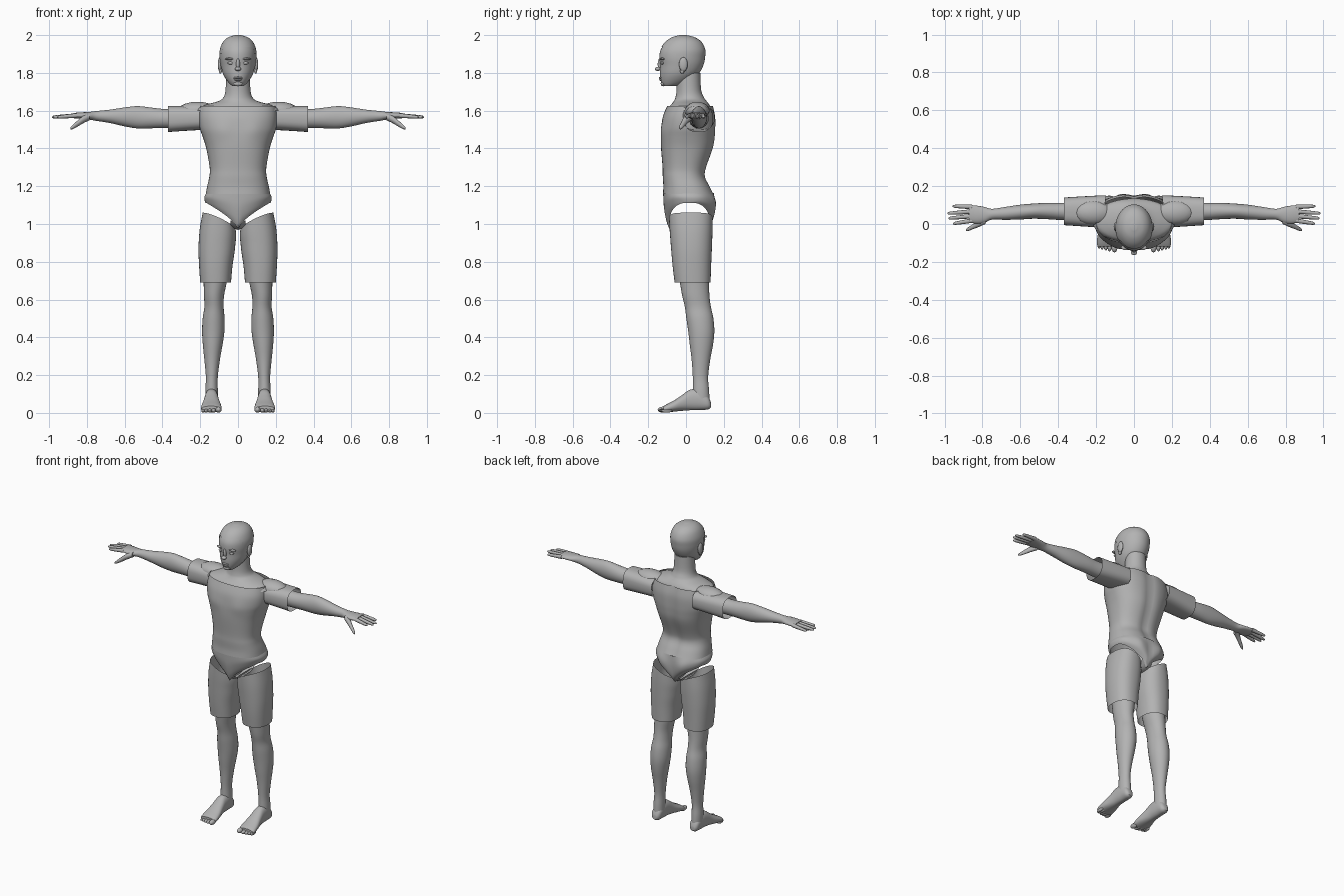
import bpy, bmesh, math

grey = bpy.data.materials.new("plain_grey")
grey.diffuse_color = (0.45, 0.45, 0.45, 1)


def finish(bm, name):
    bmesh.ops.recalc_face_normals(bm, faces=bm.faces)
    me = bpy.data.meshes.new(name)
    bm.to_mesh(me)
    bm.free()
    ob = bpy.data.objects.new(name, me)
    bpy.context.collection.objects.link(ob)
    me.materials.append(grey)
    bpy.ops.object.select_all(action='DESELECT')
    ob.select_set(True)
    bpy.context.view_layer.objects.active = ob
    bpy.ops.object.shade_smooth_by_angle(angle=math.radians(50))
    return ob


def smooth(rows, sub):
    """Catmull-Rom through the rows."""
    out = []
    for i in range(len(rows) - 1):
        p0, p1, p2 = rows[max(i - 1, 0)], rows[i], rows[i + 1]
        p3 = rows[min(i + 2, len(rows) - 1)]
        for k in range(sub):
            t = k / sub
            out.append([0.5 * (2 * b + (c - a) * t + (2 * a - 5 * b + 4 * c - d) * t * t
                               + (3 * b - a - 3 * c + d) * t ** 3)
                        for a, b, c, d in zip(p0, p1, p2, p3)])
    return out + [list(rows[-1])]


def loft(name, rows, axis='z', n=32, sub=4, power=2.0, caps=(True, True),
         side=1, warp=None, keep=None):
    """Rows are (position, a_min, a_max, b_min, b_max) along an axis."""
    bm = bmesh.new()
    rings = []
    for p, a0, a1, b0, b1 in smooth(rows, sub):
        ring = []
        for i in range(n):
            ang = math.tau * i / n
            c, s = math.cos(ang), math.sin(ang)
            a = (a0 + a1) / 2 + (a1 - a0) / 2 * math.copysign(abs(c) ** (2 / power), c)
            b = (b0 + b1) / 2 + (b1 - b0) / 2 * math.copysign(abs(s) ** (2 / power), s)
            x, y, z = {'z': (a, b, p), 'x': (p, a, b), 'y': (a, p, b)}[axis]
            if warp:
                x, y, z = warp(x, y, z)
            ring.append(bm.verts.new((side * x, y, z)))
        rings.append(ring)
    for r, q in zip(rings, rings[1:]):
        for i in range(n):
            j = (i + 1) % n
            bm.faces.new((r[i], r[j], q[j], q[i]))
    for cap, ring in zip(caps, (rings[0], rings[-1])):
        if cap:
            bm.faces.new(ring)
    if keep:
        drop = [f for f in bm.faces if not keep(f.calc_center_median())]
        bmesh.ops.delete(bm, geom=drop, context='FACES')
    return finish(bm, name)


def ball(name, loc, rad):
    bm = bmesh.new()
    bmesh.ops.create_uvsphere(bm, u_segments=16, v_segments=10, radius=1)
    for v in bm.verts:
        v.co = [l + r * c for l, r, c in zip(loc, rad, v.co)]
    return finish(bm, name)


def sym(rows):
    """(z, half width, front, back) to loft rows."""
    return [(z, -w, w, f, b) for z, w, f, b in rows]


# Head, hair cap and neck
head = sym([(1.73, .03, -.12, -.05), (1.745, .047, -.13, 0), (1.77, .066, -.136, .04),
            (1.80, .081, -.138, .07), (1.84, .09, -.137, .09), (1.88, .095, -.141, .098),
            (1.92, .093, -.135, .099), (1.96, .077, -.108, .08), (1.985, .05, -.072, .045),
            (1.997, .012, -.03, 0)])
loft("head", head, n=40)
g = .003
hair = [(z + g, a - g, b + g, c - g, d + g) for z, a, b, c, d in head[2:]]


def hairline(c):
    if c.y < -.085:
        return c.z > 1.935
    if c.y < -.03:
        return c.z > 1.90 or c.y > -.055 and c.z > 1.83
    return c.z > (1.885 if c.y < .015 else 1.80)


loft("hair_cap", hair, n=48, sub=6, keep=hairline)
loft("neck_and_collar", sym([(1.60, .22, -.10, .135), (1.62, .2, -.09, .13),
                             (1.637, .15, -.075, .12), (1.652, .10, -.064, .108),
                             (1.67, .077, -.056, .095), (1.71, .066, -.05, .08),
                             (1.80, .062, -.05, .076)]), caps=(False, True))

# Face
ball("nose_bridge", (0, -.137, 1.846), (.010, .013, .032))
ball("nose_tip", (0, -.149, 1.821), (.017, .016, .011))
ball("upper_lip", (0, -.134, 1.774), (.025, .010, .006))
ball("lower_lip", (0, -.132, 1.763), (.021, .010, .006))
ball("chin", (0, -.121, 1.743), (.025, .013, .014))
for s in (-1, 1):
    ball("eye", (s * .037, -.124, 1.852), (.018, .010, .008))
    ball("brow", (s * .04, -.124, 1.874), (.029, .014, .007))
    ball("ear", (s * .096, -.014, 1.845), (.011, .023, .038))
    ball("ear_lobe", (s * .093, -.02, 1.81), (.008, .012, .014))


# Shirt body with a soft chest and a spine groove
def chest(x, y, z):
    if y < -.05:
        lift = math.exp(-((z - 1.50) / .05) ** 2)
        y -= .007 * lift * math.exp(-((abs(x) - .085) / .05) ** 2)
    elif y > .08:
        y -= .012 * math.exp(-(x / .03) ** 2)
    return x, y, z


loft("shirt_body", sym([(1.16, .17, -.122, .148), (1.20, .163, -.12, .128),
                        (1.25, .152, -.123, .104), (1.30, .150, -.124, .11),
                        (1.40, .168, -.132, .145), (1.46, .186, -.133, .155),
                        (1.51, .203, -.13, .158), (1.57, .208, -.122, .157),
                        (1.625, .20, -.10, .145)]),
     n=56, power=2.4, caps=(False, False), warp=chest)


# Briefs: shell with high leg openings and a crotch strip
def brief_shape(x, y, t):
    hem = .975 + .135 * min(1, abs(x) / .165) ** .7
    z = 1.165 + t * (hem - 1.165)
    if y > .06:
        y += .012 * math.exp(-((abs(x) - .075) / .04) ** 2) * math.sin(math.pi * t)
        y -= .012 * math.exp(-(x / .015) ** 2) * t
    return x, y, z


loft("briefs", [(0, -.168, .168, -.121, .147), (.4, -.178, .178, -.117, .153),
                (.8, -.176, .176, -.103, .148), (1, -.172, .172, -.088, .125)],
     n=64, power=2.3, caps=(False, False), warp=brief_shape)
bm = bmesh.new()
strip = []
for i in range(13):
    u = -1 + i / 6
    y, z = .018 + .107 * u, .968 + .035 * u ** 4
    strip.append([bm.verts.new((x, y, z + abs(x) * .4)) for x in (-.04, -.02, 0, .02, .04)])
for r, q in zip(strip, strip[1:]):
    for i in range(4):
        bm.faces.new((r[i], r[i + 1], q[i + 1], q[i]))
finish(bm, "briefs_crotch")


# Shorts tops drop toward the inner thigh
def slant(x, y, z):
    if z > .9:
        z -= (z - .9) / .16 * .075 * max(0, (.185 - x) / .17) ** 1.5
    return x, y, z


for s in (-1, 1):
    # Shoulder and arm
    ball("shoulder", (s * .215, .06, 1.60), (.105, .065, .047))
    loft("sleeve", [(.15, -.02, .152, 1.50, 1.625), (.25, -.014, .147, 1.495, 1.625),
                    (.37, -.006, .14, 1.487, 1.625)],
         'x', power=2.7, caps=(False, False), side=s)
    loft("arm", [(.22, .015, .12, 1.505, 1.612), (.37, .02, .112, 1.508, 1.608),
                 (.45, .025, .112, 1.507, 1.615), (.53, .028, .108, 1.506, 1.624),
                 (.60, .024, .102, 1.517, 1.617), (.68, .022, .09, 1.535, 1.605),
                 (.75, .023, .08, 1.546, 1.598), (.79, .006, .09, 1.553, 1.593),
                 (.83, .002, .097, 1.557, 1.591), (.87, .008, .10, 1.560, 1.588)],
         'x', n=24, side=s)
    # Fingers: base y, tip x, tip y
    for y0, xt, yt in ((.018, .955, .002), (.042, .98, .03), (.066, .985, .056), (.09, .957, .094)):
        rows = []
        for t, r in ((0, .012), (.5, .0105), (.9, .008), (1, .003)):
            y, z = y0 + (yt - y0) * t, 1.574 - .008 * t
            rows.append((.855 + (xt - .855) * t, y - r, y + r, z - r, z + r))
        loft("finger", rows, 'x', n=12, sub=3, side=s)
    loft("thumb", [(.785, .0, .045, 1.55, 1.587), (.82, -.016, .02, 1.533, 1.572),
                   (.85, -.027, -.001, 1.515, 1.547), (.875, -.037, -.017, 1.502, 1.524),
                   (.888, -.037, -.03, 1.502, 1.51)], 'x', n=12, side=s)

    # Shorts leg and lower leg
    loft("shorts_leg", [(.69, .037, .20, -.06, .13), (.78, .029, .206, -.071, .133),
                        (.87, .016, .209, -.079, .137), (.97, .010, .203, -.086, .14),
                        (1.06, .014, .187, -.09, .14)],
         n=40, power=2.3, caps=(False, False), side=s, warp=slant)
    loft("lower_leg", [(.74, .055, .185, -.04, .122), (.69, .06, .182, -.032, .122),
                       (.62, .074, .18, -.02, .124), (.56, .076, .178, -.006, .132),
                       (.50, .071, .187, .002, .145), (.43, .072, .190, .012, .15),
                       (.36, .082, .186, .02, .143), (.28, .096, .178, .03, .128),
                       (.19, .107, .17, .036, .117), (.12, .107, .173, .036, .122),
                       (.06, .107, .173, .035, .125)], n=28, side=s)
    # Foot and toes
    loft("foot", [(.132, .125, .156, .028, .055), (.115, .11, .17, .018, .09),
                  (.07, .106, .174, .015, .125), (.02, .104, .177, .014, .122),
                  (-.02, .098, .183, .011, .095), (-.06, .09, .192, .007, .068),
                  (-.10, .087, .196, .003, .047), (-.118, .093, .192, .006, .036)],
         'y', n=28, power=2.3, side=s)
    for i in range(5):
        r = (.016, .0115, .011, .0105, .010)[i]
        ball("toe", (s * (.103, .129, .149, .168, .184)[i], -.122 + .005 * i, r + .001),
             (r, .028, r))
